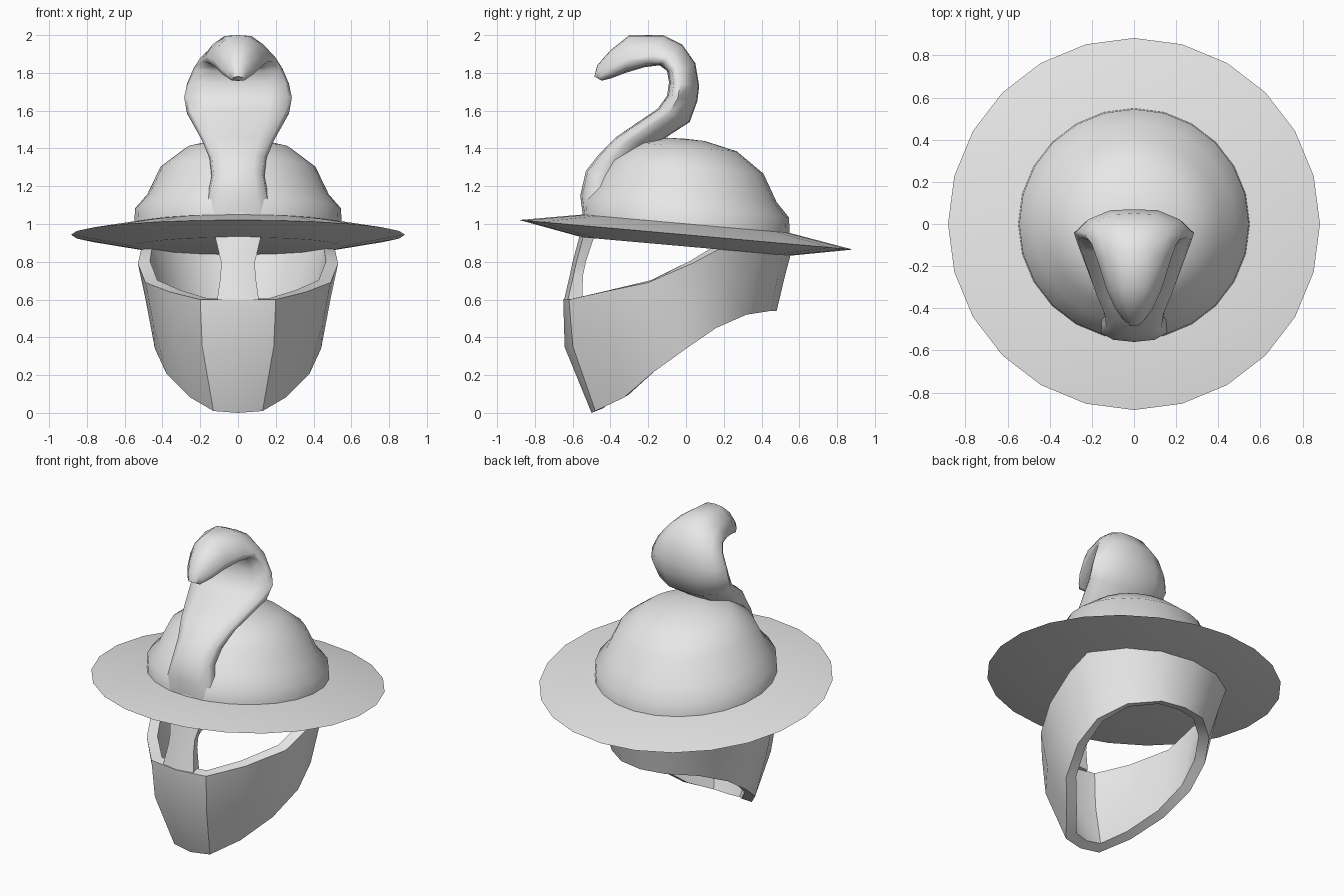
import bpy, bmesh, math
from mathutils import Vector

if "Cube" in bpy.data.objects:
    bpy.data.objects.remove(bpy.data.objects["Cube"], do_unlink=True)

GREY = (0.8, 0.8, 0.8, 1)
metal = bpy.data.materials.new("plain_grey")
metal.use_nodes = True
metal.diffuse_color = GREY
metal.node_tree.nodes["Principled BSDF"].inputs["Base Color"].default_value = GREY


def add_object(name, rings, closed=True, caps=True, recalc=True):
    """Skin a sequence of equal-length point rings."""
    bm = bmesh.new()
    rows = [[bm.verts.new(p) for p in ring] for ring in rings]
    n = len(rows[0])
    for a, b in zip(rows, rows[1:]):
        for j in range(n if closed else n - 1):
            k = (j + 1) % n
            bm.faces.new((a[j], b[j], b[k], a[k]))
    if caps:
        bm.faces.new(rows[0])
        bm.faces.new(rows[-1])
    bmesh.ops.remove_doubles(bm, verts=bm.verts, dist=0.0005)
    if recalc:
        bmesh.ops.recalc_face_normals(bm, faces=bm.faces)
    mesh = bpy.data.meshes.new(name)
    bm.to_mesh(mesh)
    bm.free()
    mesh.materials.append(metal)
    obj = bpy.data.objects.new(name, mesh)
    bpy.context.collection.objects.link(obj)
    return obj


def activate(obj):
    bpy.ops.object.select_all(action="DESELECT")
    obj.select_set(True)
    bpy.context.view_layer.objects.active = obj


def smooth(obj, degrees):
    activate(obj)
    bpy.ops.object.shade_smooth_by_angle(angle=math.radians(degrees))


def tilted_lathe(name, profile, sides=24):
    """Revolve (radius, height) pairs about z, sloping down to the back."""
    rings = []
    for r, h in profile:
        ring = []
        for i in range(sides):
            a = math.tau * i / sides
            y = r * math.sin(a)
            ring.append((r * math.cos(a), y, 0.943 - 0.0886 * y + h))
        rings.append(ring)
    return add_object(name, rings, caps=False)


# Wide brim with a knife-thin rim
brim = tilted_lathe("brim", [(0, -.062), (.55, -.062), (.883, 0),
                             (.55, .058), (0, .058)])
smooth(brim, 30)

# Rounded crown
crown = tilted_lathe("crown", [(.55, .04), (.545, .14), (.48, .215),
                               (.41, .36), (.27, .465), (.1, .505), (0, .508)])
smooth(crown, 60)

# Curling hooded crest: front (y, z), back (y, z), half width
crest_path = [
    (-.54, 1.0, -.3, 1.0, .2), (-.56, 1.15, -.3, 1.1, .165),
    (-.53, 1.28, -.3, 1.2, .14), (-.46, 1.37, -.25, 1.3, .15),
    (-.37, 1.46, -.18, 1.41, .19), (-.15, 1.61, .02, 1.54, .27),
    (-.1, 1.68, .06, 1.65, .285), (-.09, 1.75, .07, 1.73, .27),
    (-.1, 1.81, .05, 1.85, .235), (-.14, 1.84, -.02, 1.95, .2),
    (-.22, 1.83, -.12, 2.0, .17), (-.32, 1.8, -.3, 2.0, .13),
    (-.4, 1.77, -.4, 1.92, .09), (-.44, 1.76, -.47, 1.84, .055),
    (-.445, 1.758, -.485, 1.78, .04)]
half = [(.6, .04), (.93, .16), (1, .36), (.8, .7), (.42, .97)]
section = [(0, 0)] + half + [(0, 1)] + [(-u, v) for u, v in reversed(half)]
crest_rings = []
for fy, fz, by, bz, w in crest_path:
    front, back = Vector((0, fy, fz)), Vector((0, by, bz))
    crest_rings.append([front.lerp(back, v) + Vector((u * w, 0, 0))
                        for u, v in section])
crest = add_object("crest", crest_rings)
smooth(crest, 70)

# Face guard: top edge and bottom edge of one half, front to back
guard_top = [(0, -.65, .6), (.2, -.62, .6), (.36, -.44, .64), (.49, -.2, .69),
             (.53, .03, .79), (.51, .2, .88), (.4, .4, .88), (.22, .52, .87),
             (0, .56, .86)]
guard_bottom = [(0, -.5, 0), (.13, -.48, .01), (.25, -.33, .08),
                (.38, -.18, .21), (.44, 0, .34), (.42, .16, .45),
                (.32, .32, .52), (.16, .45, .54), (0, .48, .54)]
guard_middle = []
for i, (t, b) in enumerate(zip(guard_top, guard_bottom)):
    bulge = .55 + .4 * max(0, 1 - i / 4)
    x, y, _ = Vector(b).lerp(Vector(t), bulge)
    guard_middle.append((x, y, b[2] + .58 * (t[2] - b[2])))
guard = add_object("face_guard", [guard_top, guard_middle, guard_bottom],
                   closed=False, caps=False, recalc=False)
mirror = guard.modifiers.new("mirror", "MIRROR")
mirror.use_clip = True
shell = guard.modifiers.new("shell", "SOLIDIFY")
shell.thickness = 0.065
shell.offset = -1
shell.use_even_offset = True
activate(guard)
for modifier in ("mirror", "shell"):
    bpy.ops.object.modifier_apply(modifier=modifier)
smooth(guard, 40)

# Nose guard: front y, back y, height, half width
nose_rings = []
for fy, by, z, w in [(-.645, -.55, .6, .11), (-.615, -.545, .73, .092),
                     (-.6, -.53, .8, .09), (-.56, -.48, .95, .125)]:
    nose_rings.append([(-w, fy + .02, z), (0, fy, z), (w, fy + .02, z),
                       (w * .9, by, z), (-w * .9, by, z)])
nose = add_object("nose_guard", nose_rings)
smooth(nose, 40)
